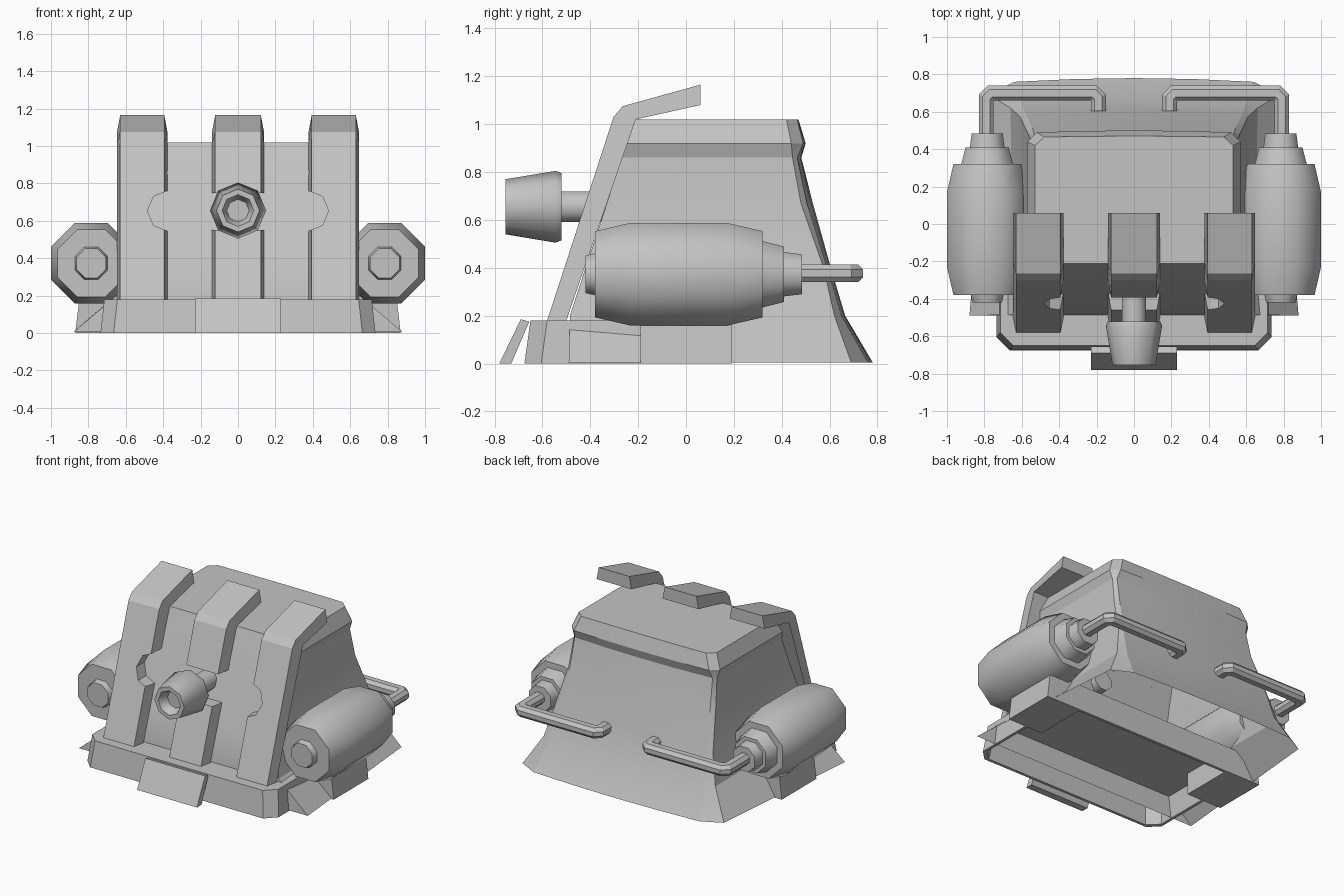
import bpy, bmesh, math
from mathutils import Vector

if "Cube" in bpy.data.objects:
    bpy.data.objects.remove(bpy.data.objects["Cube"])

grey = bpy.data.materials.new("plain grey")
grey.diffuse_color = (0.55, 0.55, 0.55, 1)
grey.use_nodes = True
grey.node_tree.nodes["Principled BSDF"].inputs["Base Color"].default_value = grey.diffuse_color


def finish(name, bm, angle=30, mirror=False):
    if mirror:
        geo = bmesh.ops.duplicate(bm, geom=bm.verts[:] + bm.edges[:] + bm.faces[:])["geom"]
        for v in geo:
            if isinstance(v, bmesh.types.BMVert):
                v.co.x *= -1
    bmesh.ops.recalc_face_normals(bm, faces=bm.faces)
    me = bpy.data.meshes.new(name)
    bm.to_mesh(me)
    bm.free()
    me.materials.append(grey)
    ob = bpy.data.objects.new(name, me)
    bpy.context.collection.objects.link(ob)
    if angle:
        bpy.ops.object.select_all(action='DESELECT')
        ob.select_set(True)
        bpy.context.view_layer.objects.active = ob
        bpy.ops.object.shade_smooth_by_angle(angle=math.radians(angle))
    return ob


def loft(bm, rings, cap_start=True, cap_end=True):
    """Join equal-length closed rings of points with quads."""
    vs = [[bm.verts.new(p) for p in r] for r in rings]
    n = len(rings[0])
    for a, b in zip(vs, vs[1:]):
        for i in range(n):
            j = (i + 1) % n
            bm.faces.new((a[i], a[j], b[j], b[i]))
    if cap_start:
        bm.faces.new(vs[0])
    if cap_end:
        bm.faces.new(vs[-1])


def lathe(bm, profile, x, z, phase=0.0, sides=8):
    """Turn (y, radius) points around an axis along y."""
    rings = []
    for y, r in profile:
        rings.append([(x + r * math.cos(phase + math.tau * i / sides), y,
                       z + r * math.sin(phase + math.tau * i / sides)) for i in range(sides)])
    loft(bm, rings)


def cut(ob, cutter):
    m = ob.modifiers.new("cut", 'BOOLEAN')
    m.operation = 'DIFFERENCE'
    m.solver = 'EXACT'
    m.object = cutter
    cutter.hide_render = True
    cutter.hide_viewport = True


# Body shell, open below, flaring to a skirt:
# z, front y, side corner y, back corner y, back y, front x, side corner x, back corner x
sections = [
    (1.02, -0.21, 0.42, 0.465, 0.47, 0.53, 0.53, 0.48),
    (0.92, -0.245, 0.44, 0.49, 0.50, 0.57, 0.57, 0.52),
    (0.86, -0.267, 0.445, 0.465, 0.482, 0.55, 0.55, 0.53),
    (0.67, -0.33, 0.48, 0.505, 0.53, 0.565, 0.565, 0.54),
    (0.40, -0.42, 0.575, 0.59, 0.605, 0.60, 0.61, 0.58),
    (0.20, -0.485, 0.62, 0.65, 0.665, 0.65, 0.66, 0.60),
    (0.005, -0.49, 0.69, 0.76, 0.78, 0.88, 0.775, 0.64),
]
bm = bmesh.new()
rings = []
for z, yf, ys, yc, yb, xf, xs, xb in sections:
    half = [(xf, yf), (xs, ys), (xb, yc), (xb * 0.5, yc + (yb - yc) * 0.75)]
    rings.append([(x, y, z) for x, y in half] + [(0, yb, z)]
                 + [(-x, y, z) for x, y in reversed(half)])
loft(bm, rings, cap_end=False)
finish("body_shell", bm, 21)


# Base tray, hollow underneath with a thin rim
def tray(w, front, back, z, c=0.07):
    pts = [(w, back), (w, front + c), (w - c, front)]
    return [(x, y, z) for x, y in pts] + [(-x, y, z) for x, y in reversed(pts)]

bm = bmesh.new()
loft(bm, [tray(0.695, -0.63, 0.17, 0.15), tray(0.715, -0.655, 0.17, 0),
          tray(0.735, -0.675, 0.19, 0), tray(0.715, -0.65, 0.19, 0.18)])
finish("base_tray", bm)

# Side blocks under the tanks
bm = bmesh.new()
loft(bm, [[(0.60, -0.19, z), (x, -0.19, z), (x, 0.19, z), (0.60, 0.19, z)]
          for x, z in ((0.87, 0), (0.85, 0.17))])
finish("side_blocks", bm, mirror=True)

# Leaning plate on the front of the base
bm = bmesh.new()
loft(bm, [[(x, -0.78, 0), (x, -0.73, 0), (x, -0.655, 0.175), (x, -0.69, 0.185)]
          for x in (-0.23, 0.23)])
finish("front_plate", bm)


# Three bent front ribs: narrow outer face, wider towards the body
def rib(name, x0, half):
    prof = [(-0.58, 0.18, 0), (-0.303, 1.03, 0), (-0.265, 1.075, 0),
            (0.06, 1.165, 0), (0.06, 1.08, 1), (-0.21, 1.02, 1), (-0.50, 0.18, 1)]
    bm = bmesh.new()
    loft(bm, [[(x0 + s * (half - (0 if inner else 0.016)), y, z) for y, z, inner in prof]
              for s in (-1, 1)])
    return finish(name, bm, 0)

# Gap in the centre rib, notches in the inner edges of the outer ribs
bm = bmesh.new()
loft(bm, [[(x, -0.9, 0.55), (x, 0, 0.55), (x, 0, 0.75), (x, -0.9, 0.75)] for x in (-0.2, 0.2)])
cut(rib("centre_rib", 0, 0.138), finish("gap_cutter", bm, 0))
for side, s in (("left", -1), ("right", 1)):
    bm = bmesh.new()
    lathe(bm, [(-0.9, 0.108), (0.0, 0.108)], s * 0.376, 0.653, 0.003)
    cut(rib(side + "_rib", s * 0.512, 0.134), finish(side + "_notch_cutter", bm, 0))

# Nozzle with a recessed mouth, on a short stalk
bm = bmesh.new()
lathe(bm, [(-0.69, 0.06), (-0.735, 0.075), (-0.755, 0.085), (-0.755, 0.115), (-0.545, 0.15),
           (-0.52, 0.14)], 0, 0.655)
finish("nozzle", bm, 50)
bm = bmesh.new()
lathe(bm, [(-0.54, 0.07), (-0.30, 0.07)], 0, 0.655, math.pi / 8)
finish("nozzle_stalk", bm, 50)

# Side tanks with stepped ends
bm = bmesh.new()
lathe(bm, [(-0.42, 0.085), (-0.38, 0.095), (-0.38, 0.195), (-0.23, 0.2325), (0.17, 0.2325),
           (0.32, 0.195), (0.32, 0.15), (0.41, 0.125), (0.41, 0.10), (0.485, 0.09)],
      0.785, 0.373, math.pi / 8)
finish("side_tanks", bm, 50, mirror=True)

# Hooked pipes behind the tanks, mitred along the path
path = [Vector(p) for p in ((0.79, 0.45), (0.79, 0.675), (0.765, 0.70),
                            (0.215, 0.70), (0.19, 0.675), (0.19, 0.605))]
section = [(-0.04, -0.015), (-0.02, -0.037), (0.02, -0.037), (0.04, -0.015),
           (0.04, 0.015), (0.02, 0.037), (-0.02, 0.037), (-0.04, 0.015)]
rings = []
for i, p in enumerate(path):
    d0 = (p - path[i - 1]) if i else path[1] - p
    d1 = (path[i + 1] - p) if i < len(path) - 1 else d0
    n0, n1 = (Vector((-d.y, d.x)).normalized() for d in (d0, d1))
    n = (n0 + n1).normalized()
    n /= n.dot(n0)
    rings.append([(p.x + n.x * a, p.y + n.y * a, 0.377 + b) for a, b in section])
bm = bmesh.new()
loft(bm, rings)
finish("hooked_pipes", bm, mirror=True)
